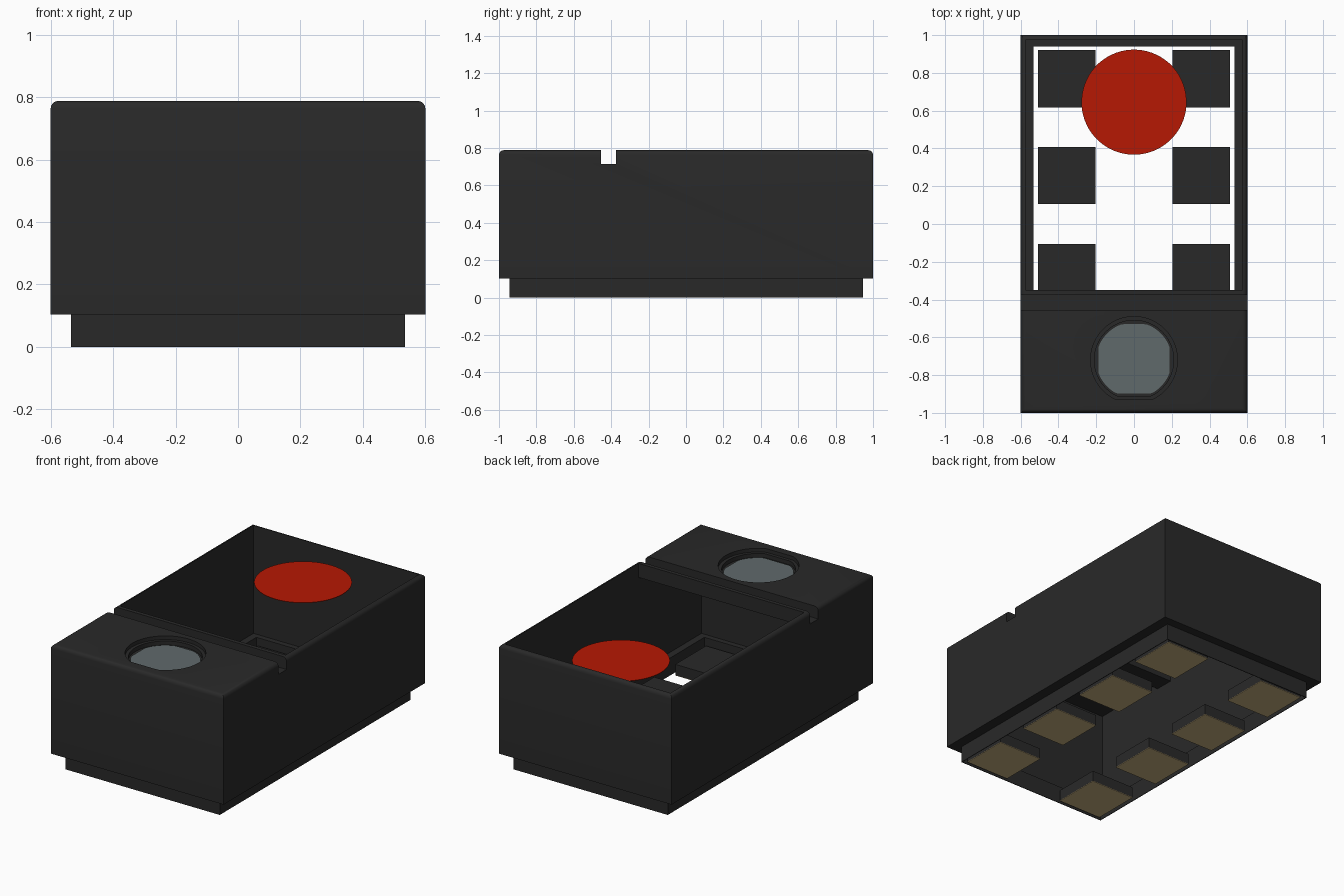
import bpy, bmesh, math

cube = bpy.data.objects.get("Cube")
if cube:
    bpy.data.objects.remove(cube, do_unlink=True)


def material(name, rgb):
    m = bpy.data.materials.new(name)
    m.use_nodes = True
    m.diffuse_color = (*rgb, 1)
    bsdf = next(n for n in m.node_tree.nodes if n.type == 'BSDF_PRINCIPLED')
    bsdf.inputs["Base Color"].default_value = (*rgb, 1)
    return m


black = material("black plastic", (0.022, 0.022, 0.022))
red = material("red filter", (0.47, 0.009, 0.001))
glass = material("grey lens", (0.118, 0.143, 0.148))
gold = material("pale gold", (0.55, 0.42, 0.21))


def finish(name, bm, mat):
    bmesh.ops.recalc_face_normals(bm, faces=bm.faces)
    me = bpy.data.meshes.new(name)
    bm.to_mesh(me)
    bm.free()
    me.materials.append(mat)
    ob = bpy.data.objects.new(name, me)
    bpy.context.collection.objects.link(ob)
    return ob


def prism(name, outline, z0, z1, mat, round_top=0):
    """Extrude a flat outline from z0 to z1, optionally rounding the top rim."""
    bm = bmesh.new()
    face = bm.faces.new([bm.verts.new((x, y, z0)) for x, y in outline])
    top = bmesh.ops.extrude_face_region(bm, geom=[face], use_keep_orig=True)
    for v in top["geom"]:
        if isinstance(v, bmesh.types.BMVert):
            v.co.z = z1
    if round_top:
        rim = [e for e in bm.edges if all(v.co.z > (z0 + z1) / 2 for v in e.verts)]
        bmesh.ops.bevel(bm, geom=rim, offset=round_top, segments=4, profile=0.5, affect='EDGES')
    return finish(name, bm, mat)


def rect(x0, x1, y0, y1):
    return [(x0, y0), (x1, y0), (x1, y1), (x0, y1)]


def circle(y, r, flat_x=1, flat_lo=1, flat_hi=1, n=64):
    """Circle outline on the centre line, with optional flats."""
    pts = []
    for i in range(n):
        a = math.tau * (i + 0.5) / n
        dx = max(-flat_x, min(flat_x, r * math.cos(a)))
        dy = max(-flat_lo, min(flat_hi, r * math.sin(a)))
        pts.append((dx, y + dy))
    return pts


def cut(ob, cutters):
    """Subtract each cutter, bake the result and remove the cutters."""
    for c in cutters:
        c.hide_render = True
        mod = ob.modifiers.new("cut", 'BOOLEAN')
        mod.operation, mod.solver, mod.object = 'DIFFERENCE', 'EXACT', c
    dg = bpy.context.evaluated_depsgraph_get()
    me = bpy.data.meshes.new_from_object(ob.evaluated_get(dg))
    ob.modifiers.clear()
    ob.data = me
    me.materials.clear()
    me.materials.append(black)
    for c in cutters:
        bpy.data.objects.remove(c, do_unlink=True)


LENS_Y = -0.72

# Thin-walled housing with a front deck, cross slot and stepped lens well
housing = prism("housing", rect(-0.6, 0.6, -1, 1), 0.103, 0.788, black, 0.025)
cut(housing, [
    prism("cavity", rect(-0.575, 0.575, -0.975, 0.975), 0.11, 0.7, black),
    prism("deck_hollow", rect(-0.575, 0.575, -0.975, -0.47), 0.5, 0.735, black),
    prism("floor_opening", rect(-0.531, 0.531, -0.941, 0.941), 0.0, 0.3, black),
    prism("top_opening", rect(-0.575, 0.575, -0.35, 0.975), 0.5, 1, black),
    prism("slot", rect(-0.8, 0.8, -0.455, -0.375), 0.713, 1, black),
    prism("well_rim", circle(LENS_Y, 0.23, flat_lo=0.21), 0.765, 1, black),
    prism("well", circle(LENS_Y, 0.21, flat_lo=0.19), 0.74, 0.9, black),
])

# Narrow skirt under the housing
skirt = prism("base_skirt", rect(-0.535, 0.535, -0.945, 0.945), 0, 0.106, black)
cut(skirt, [prism("skirt_opening", rect(-0.531, 0.531, -0.941, 0.941), -0.1, 0.3, black)])

# Lens and floating filter disc
prism("lens", circle(LENS_Y, 0.2, 0.188, 0.178, 0.19), 0.738, 0.744, glass)
prism("filter_disc", circle(0.645, 0.278), 0.709, 0.712, red)

# Two rows of contact blocks with pads underneath
for side, sx in (("left", 1), ("right", -1)):
    for i in range(4):
        x, y = 0.355 * sx, 0.77 - 0.5133 * i
        area = rect(x - 0.152, x + 0.152, y - 0.152, y + 0.152)
        prism(f"contact_block_{side}_{i + 1}", area, 0.003, 0.07, black)
        prism(f"contact_pad_{side}_{i + 1}", area, 0, 0.003, gold)

# Crisp shading with smooth rounded rims
bpy.ops.object.select_all(action='DESELECT')
housing.select_set(True)
bpy.context.view_layer.objects.active = housing
bpy.ops.object.shade_smooth_by_angle(angle=math.radians(30))
